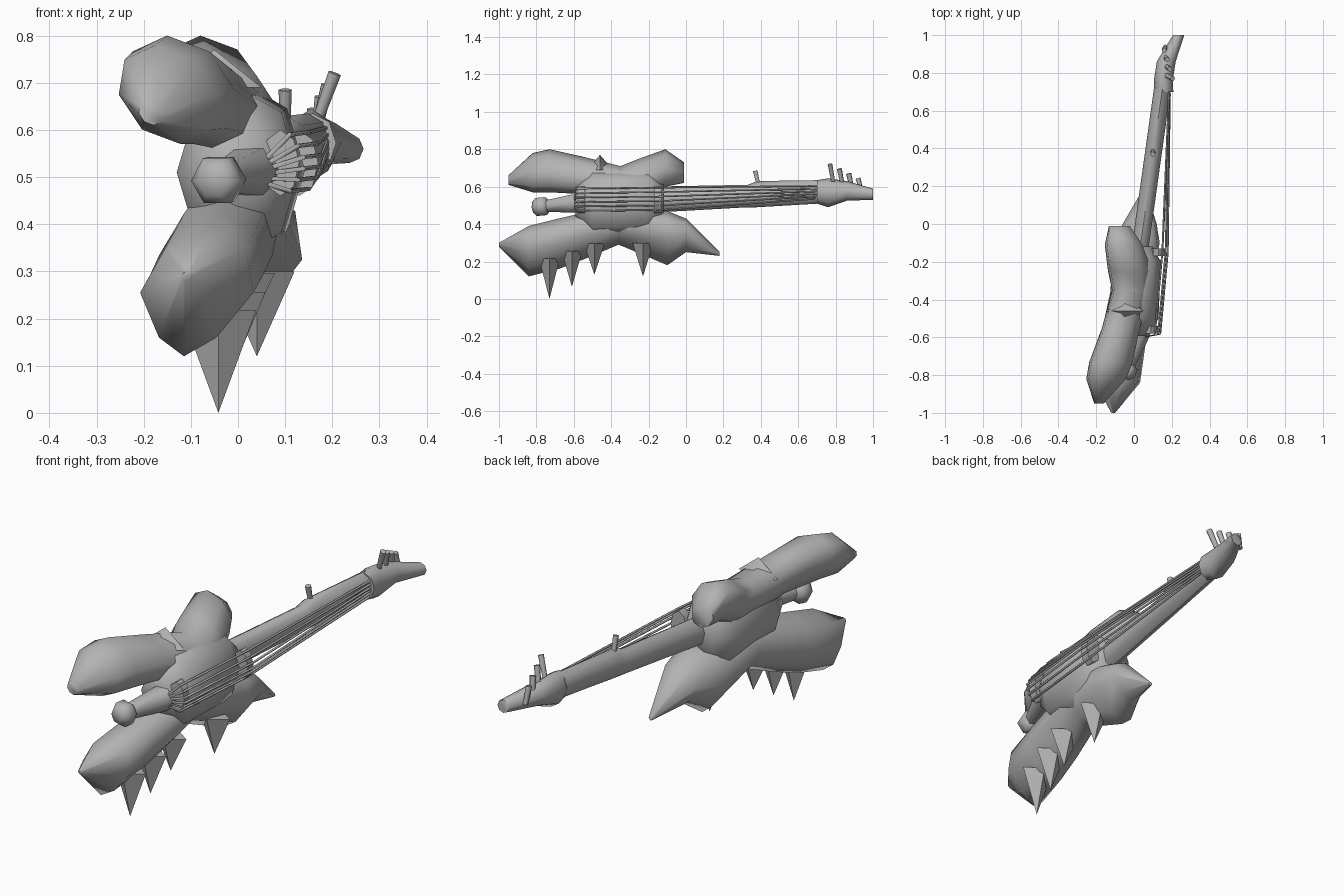
import bpy, bmesh, math
from mathutils import Vector

default_cube = bpy.data.objects.get("Cube")
if default_cube:
    bpy.data.objects.remove(default_cube, do_unlink=True)

SHADE = (.45, .45, .45, 1)
grey = bpy.data.materials.new("plain_grey")
grey.use_nodes = True
grey.diffuse_color = SHADE
grey.node_tree.nodes["Principled BSDF"].inputs["Base Color"].default_value = SHADE


def finish(name, mesh_builder):
    """Turn a bmesh into a smooth-shaded grey object with sharp edges kept."""
    bmesh.ops.recalc_face_normals(mesh_builder, faces=mesh_builder.faces)
    mesh = bpy.data.meshes.new(name)
    mesh_builder.to_mesh(mesh)
    mesh_builder.free()
    for polygon in mesh.polygons:
        polygon.use_smooth = True
    mesh.set_sharp_from_angle(angle=math.radians(62))
    mesh.materials.append(grey)
    bpy.context.collection.objects.link(bpy.data.objects.new(name, mesh))


def skin(name, rings):
    """Join rings of points into a closed solid."""
    builder = bmesh.new()
    loops = [[builder.verts.new(point) for point in ring] for ring in rings]
    for near, far in zip(loops, loops[1:]):
        for i in range(len(near)):
            builder.faces.new((near[i - 1], near[i], far[i], far[i - 1]))
    builder.faces.new(loops[0])
    builder.faces.new(loops[-1])
    finish(name, builder)


def circle(sides):
    """Cosine and sine for each corner of a regular polygon."""
    angles = [math.tau * i / sides for i in range(sides)]
    return [(math.cos(angle), math.sin(angle)) for angle in angles]


def loft(name, sections, axis, thickness, skew=0, keel=0):
    """Eight-sided body along y; sections are (y, bottom, top), axis gives x at y.
    Thin ends also narrow in x; skew leans the top, keel sharpens the underside."""
    rings = []
    for y, bottom, top in sections:
        half = (top - bottom) / 2
        width = min(thickness, half)
        rings.append([Vector((axis(y) + width * across * (1 + keel * min(up, 0)) - skew * half * up,
                              y, bottom + half + half * up))
                      for across, up in circle(8)])
    skin(name, rings)


def tube(name, points, radii):
    """Six-sided tube with a radius at each point."""
    direction = (points[-1] - points[0]).normalized()
    side = direction.cross(Vector((0, 0, 1))).normalized()
    rise = side.cross(direction)
    skin(name, [[point + radius * (side * across + rise * up) for across, up in circle(6)]
                for point, radius in zip(points, radii)])


def thorn(name, tip, base_height, width):
    """Four-sided spike from a diamond base at base_height."""
    builder = bmesh.new()
    apex = builder.verts.new(tip)
    base = [builder.verts.new((tip.x + width * across, tip.y + width * up * .7, base_height))
            for across, up in circle(4)]
    for i in range(4):
        builder.faces.new((base[i - 1], base[i], apex))
    builder.faces.new(base)
    finish(name, builder)


# Horned body: upper bout, lower bout and the middle between them
loft("upper_bout",
     [(-.95, .61, .66), (-.82, .57, .78), (-.73, .57, .8), (-.55, .56, .76),
      (-.35, .5, .71), (-.25, .52, .75), (-.11, .6, .8), (-.01, .62, .73)],
     lambda y: min(.09 + .29 * y, -.08 - .23 * y), thickness=.12, skew=.25)

loft("lower_bout",
     [(-1, .28, .3), (-.84, .12, .39), (-.68, .16, .43), (-.55, .21, .46),
      (-.36, .29, .5), (-.1, .18, .47), (0, .25, .43), (.18, .23, .25)],
     lambda y: .03 + .14 * y, thickness=.12, skew=-.2, keel=.4)

loft("body_middle",
     [(-.59, .44, .6), (-.5, .33, .69), (-.2, .33, .7), (-.12, .44, .61)],
     lambda y: .02 + .04 * y, thickness=.13)

# Row of thorns under the tail, one under the front horn, a small one on top
for i in range(3):
    y = .12 * i - .73
    thorn(f"tail_thorn_{i}", Vector((y / 6 + .08, y, .065 * i)), y / 3 + .46, width=.08)
thorn("horn_thorn", Vector((.04, -.23, .12)), base_height=.3, width=.08)
thorn("top_thorn", Vector((-.05, -.46, .77)), base_height=.69, width=.1)

# Neck and headstock
loft("neck",
     [(-.2, .46, .6), (.33, .49, .61), (.38, .49, .63), (.72, .51, .635)],
     lambda y: .05 + .14 * y, thickness=.045)
loft("headstock",
     [(.7, .51, .635), (.76, .49, .645), (.86, .525, .63), (1, .53, .59)],
     lambda y: .155 + 1.3 * (y - .75) ** 2, thickness=.05)


# Tuning pegs: four on the headstock, one on the neck
def peg(name, foot, lean, height):
    tube(name, [foot, foot + Vector((lean, -.02, height))], (.011, .014))


for i in range(4):
    foot = Vector((.165, .79 + .05 * i, .61 - .015 * i))
    peg(f"head_peg_{i}", foot, lean=.04 - .015 * i, height=.11 - .01 * i)
peg("neck_peg", Vector((.1, .39, .6)), lean=0, height=.085)

# Tail stem ending in a faceted knob
stem_start = Vector((.04, -.54, .515))
stem_end = Vector((-.055, -.815, .49))


def along_stem(*fractions):
    return [stem_start.lerp(stem_end, fraction) for fraction in fractions]


tube("tail_stem", along_stem(0, .25, .75), (.06, .055, .035))
tube("tail_knob", along_stem(.7, .78, .92, 1), (.03, .055, .055, .033))

# Raised bridges that carry the strings
for name, y, x in (("tail_bridge", -.56, .09), ("neck_bridge", -.15, .13)):
    loft(name, [(y + end, .46, .6) for end in (-.02, .02)], lambda _: x, thickness=.04)

# Strings, gathered at the tail, spread over the bridges, gathered at the head
STRINGS = 6
for i in range(STRINGS):
    spread = i / (STRINGS - 1) - .5
    bow = .03 * math.cos(math.pi * spread)
    tube(f"string_{i}",
         [Vector((.05, -.6, .51 + .04 * spread)),
          Vector((.11 + bow, -.585, .53 + .12 * spread)),
          Vector((.15 + bow, -.15, .535 + .12 * spread)),
          Vector((.19, .75 + .12 * spread, .57 + .07 * spread))],
         [.005] * 4)
